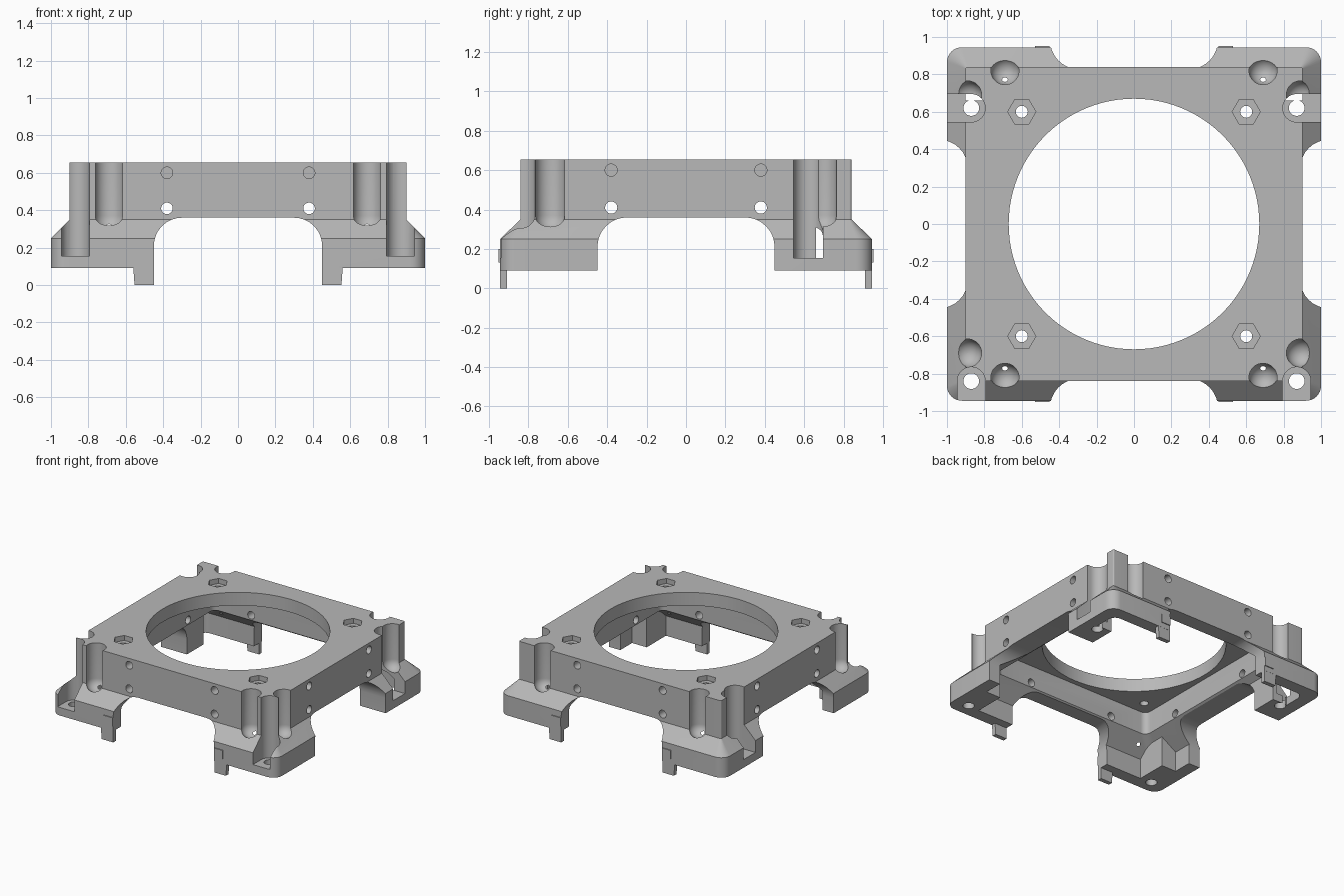
import bpy, bmesh, math
from mathutils import Matrix

default = bpy.data.objects.get("Cube")
if default:
    bpy.data.objects.remove(default, do_unlink=True)

grey = bpy.data.materials.new("plain grey")
grey.use_nodes = True
grey.diffuse_color = (0.48, 0.48, 0.48, 1)
grey.node_tree.nodes["Principled BSDF"].inputs["Base Color"].default_value = grey.diffuse_color


def make(name, bm):
    """Turn a bmesh into a linked object."""
    bmesh.ops.remove_doubles(bm, verts=bm.verts, dist=0.0001)
    bmesh.ops.recalc_face_normals(bm, faces=bm.faces)
    mesh = bpy.data.meshes.new(name)
    bm.to_mesh(mesh)
    bm.free()
    mesh.materials.append(grey)
    ob = bpy.data.objects.new(name, mesh)
    bpy.context.collection.objects.link(ob)
    return ob


def loft(name, sections, steps=8, matrix=Matrix()):
    """Stack rounded rectangles given as (half x, half y, corner radius, z)."""
    bm = bmesh.new()
    rings = []
    for hx, hy, r, z in sections:
        ring = []
        for q, (sx, sy) in enumerate(((1, 1), (-1, 1), (-1, -1), (1, -1))):
            for i in range(steps + 1):
                a = math.pi / 2 * (q + i / steps)
                ring.append(bm.verts.new((sx * (hx - r) + r * math.cos(a),
                                          sy * (hy - r) + r * math.sin(a), z)))
        rings.append(ring)
    n = len(rings[0])
    for low, high in zip(rings, rings[1:]):
        for i in range(n):
            j = (i + 1) % n
            bm.faces.new((low[i], low[j], high[j], high[i]))
    bm.faces.new(rings[0][::-1])
    bm.faces.new(rings[-1])
    bm.transform(matrix)
    return make(name, bm)


def box(name, x, y, z):
    bm = bmesh.new()
    bmesh.ops.create_cube(bm, size=1)
    for v in bm.verts:
        v.co = [lo + (c + 0.5) * (hi - lo) for c, (lo, hi) in zip(v.co, (x, y, z))]
    return make(name, bm)


def rod(name, centre, r, depth, axis="Z", sides=32):
    bm = bmesh.new()
    bmesh.ops.create_cone(bm, cap_ends=True, segments=sides, radius1=r, radius2=r, depth=depth)
    turn = {"X": Matrix.Rotation(math.pi / 2, 4, "Y"),
            "Y": Matrix.Rotation(math.pi / 2, 4, "X"), "Z": Matrix()}[axis]
    bm.transform(Matrix.Translation(centre) @ turn)
    return make(name, bm)


def capsule(name, x, y):
    """Round-bottomed tool channel, open at the top."""
    r = 0.075
    rings = []
    for i in range(9):
        a = math.pi / 2 * (i / 8 - 1)
        c = max(r * math.cos(a), 0.002)
        rings.append((c, c, c, 0.37 + r * math.sin(a)))
    rings.append((r, r, r, 0.8))
    return loft(name, rings, matrix=Matrix.Translation((x, y, 0)))


def combine(target, parts, operation):
    """Apply a list of booleans to the target, then drop the helpers."""
    for p in parts:
        mod = target.modifiers.new(p.name, "BOOLEAN")
        mod.object, mod.operation, mod.solver = p, operation, "EXACT"
        p.hide_render = True
    bpy.context.view_layer.update()
    graph = bpy.context.evaluated_depsgraph_get()
    mesh = bpy.data.meshes.new_from_object(target.evaluated_get(graph))
    target.modifiers.clear()
    target.data = mesh
    for p in parts:
        bpy.data.objects.remove(p, do_unlink=True)


# Outer shell: upright frame flaring into a wider skirt
frame = loft("mount_frame", [(1, 0.945, 0.08, 0.09), (1, 0.945, 0.08, 0.25),
                             (0.9, 0.84, 0.01, 0.35), (0.9, 0.84, 0.01, 0.655)])

# Inner cavity, leaving solid screw bosses in the feet
cavity = loft("cavity", [(0.9, 0.845, 0.06, 0), (0.9, 0.845, 0.06, 0.25),
                         (0.71, 0.71, 0.05, 0.37), (0.71, 0.71, 0.05, 0.55)])
bosses = []
for s in (-1, 1):
    span = sorted((s * 0.77, s * 1.1))
    bosses.append(box("front_boss", span, (-1, -0.6), (-0.1, 0.5)))
    bosses.append(box("rear_boss", span, (0.4, 0.66), (-0.1, 0.5)))
combine(cavity, bosses, "DIFFERENCE")

# Arches through both directions and the large round opening
upright = Matrix.Translation((0, 0, -0.1)) @ Matrix.Rotation(math.pi / 2, 4, "X")
arch = [(0.45, 0.46, 0.15, -1.3), (0.45, 0.46, 0.15, 1.3)]
cuts = [cavity,
        loft("arch_y", arch, matrix=upright),
        loft("arch_x", arch, matrix=Matrix.Rotation(math.pi / 2, 4, "Z") @ upright),
        rod("round_opening", (0, 0, 0.6), 0.67, 0.4, sides=96)]

for s in (-1, 1):
    # Screw wells in the feet, with slots opening forward or sideways
    for y in (-0.84, 0.62):
        cuts.append(rod("screw_well", (s * 0.87, y, 0.555), 0.075, 0.8))
        cuts.append(rod("screw_hole", (s * 0.87, y, 0.1), 0.042, 0.4, sides=24))
    cuts.append(box("front_slot", sorted((s * 0.795, s * 0.945)), (-1.1, -0.84), (0.155, 0.8)))
    cuts.append(box("side_slot", sorted((s * 0.87, s * 1.1)), (0.545, 0.695), (0.155, 0.8)))
    for t in (-1, 1):
        # Round-bottomed channels on the outer walls
        cuts.append(capsule("wall_channel", s * 0.69, t * 0.82))
        cuts.append(capsule("side_channel", s * 0.89, t * 0.69))
        # Hexagonal nut pockets in the top plate
        cuts.append(rod("nut_pocket", (s * 0.6, t * 0.6, 0.66), 0.075, 0.09, sides=6))
        cuts.append(rod("nut_hole", (s * 0.6, t * 0.6, 0.6), 0.032, 0.3, sides=24))
        # Small screw holes in the four walls
        for z in (0.41, 0.6):
            cuts.append(rod("wall_hole_y", (s * 0.38, t * 0.8, z), 0.031, 0.24, "Y", 24))
            cuts.append(rod("wall_hole_x", (t * 0.83, s * 0.38, z), 0.031, 0.3, "X", 24))

# Hexagon points along x
for c in cuts:
    if c.name.startswith("nut_pocket"):
        mid = sum((v.co for v in c.data.vertices), c.data.vertices[0].co * 0) / len(c.data.vertices)
        c.data.transform(Matrix.Translation(mid) @ Matrix.Rotation(math.pi / 2, 4, "Z")
                         @ Matrix.Translation(-mid))
combine(frame, cuts, "DIFFERENCE")

# Hanging clips with a small outer catch
clips = []
for s in (-1, 1):
    for t in (-1, 1):
        clip = box("clip", sorted((s * 0.45, s * 0.565)), sorted((t * 0.91, t * 0.944)), (0, 0.16))
        for v in clip.data.vertices:
            if v.co.z < 0.01 and abs(v.co.x) > 0.5:
                v.co.x -= s * 0.012
        clips.append(clip)
        clips.append(box("catch", sorted((s * 0.451, s * 0.53)), sorted((t * 0.93, t * 0.952)),
                         (0.13, 0.2)))
combine(frame, clips, "UNION")

bpy.ops.object.select_all(action="DESELECT")
frame.select_set(True)
bpy.context.view_layer.objects.active = frame
bpy.ops.object.shade_smooth_by_angle(angle=math.radians(30))
